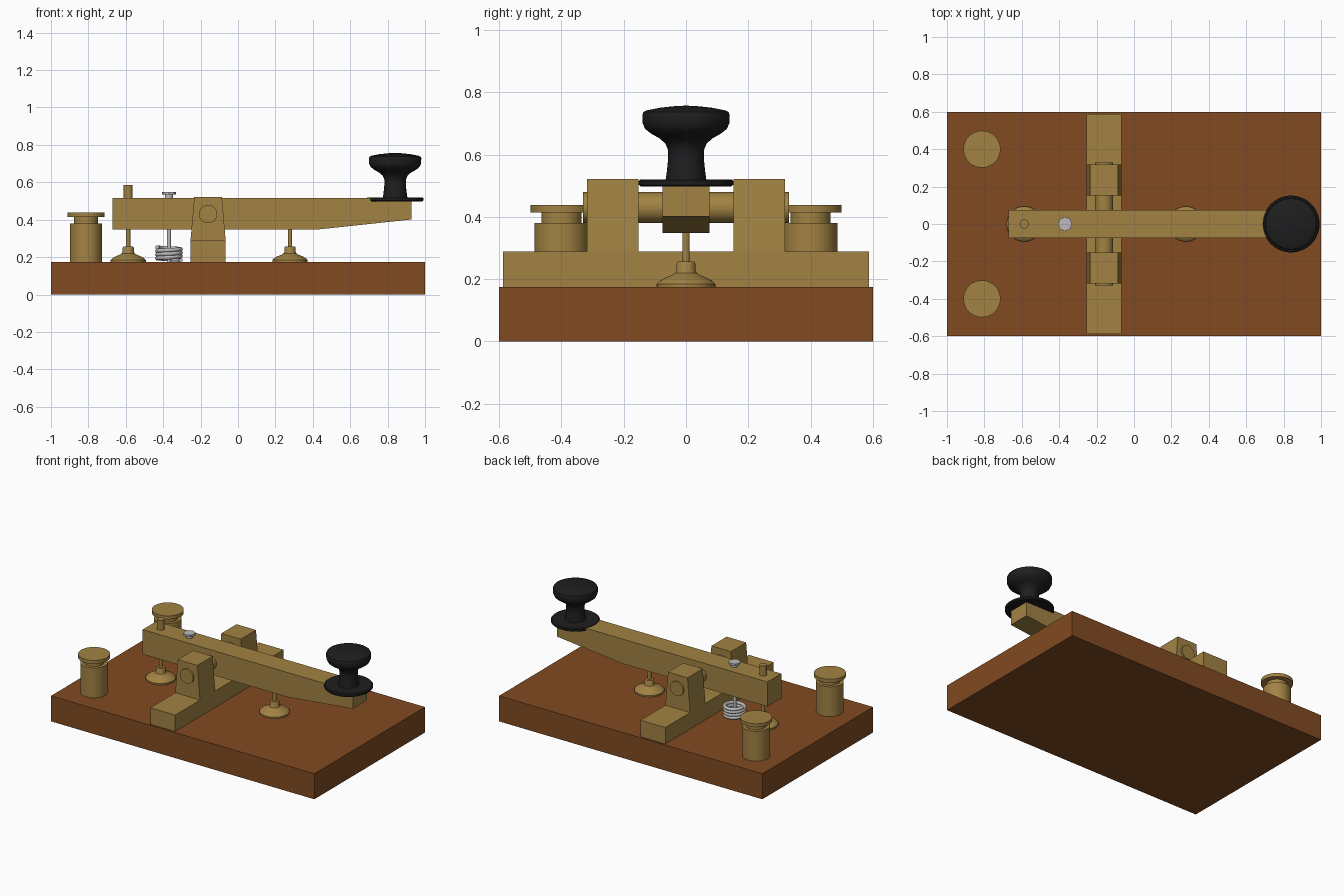
import bpy, bmesh, math

if "Cube" in bpy.data.objects:
    bpy.data.objects.remove(bpy.data.objects["Cube"])


def material(name, rgb):
    m = bpy.data.materials.new(name)
    m.diffuse_color = (*rgb, 1)
    m.use_nodes = True
    m.node_tree.nodes["Principled BSDF"].inputs["Base Color"].default_value = m.diffuse_color
    return m


WOOD = material("brown wood", (0.22, 0.07, 0.016))
BRASS = material("brass", (0.36, 0.225, 0.056))
BLACK = material("black knob", (0.013, 0.013, 0.014))
STEEL = material("steel", (0.50, 0.50, 0.51))


def finish(name, bm, mat, smooth=True):
    bmesh.ops.recalc_face_normals(bm, faces=bm.faces)
    me = bpy.data.meshes.new(name)
    bm.to_mesh(me)
    bm.free()
    me.materials.append(mat)
    ob = bpy.data.objects.new(name, me)
    bpy.context.collection.objects.link(ob)
    if smooth:
        bpy.ops.object.select_all(action='DESELECT')
        ob.select_set(True)
        bpy.context.view_layer.objects.active = ob
        bpy.ops.object.shade_smooth_by_angle(angle=math.radians(35))
    return ob


def extrude_xz(name, outline, y0, y1, mat):
    """Side outline (x, z) extruded along y."""
    bm = bmesh.new()
    face = bm.faces.new([bm.verts.new((x, y0, z)) for x, z in outline])
    new = bmesh.ops.extrude_face_region(bm, geom=[face])["geom"]
    verts = [v for v in new if isinstance(v, bmesh.types.BMVert)]
    bmesh.ops.translate(bm, verts=verts, vec=(0, y1 - y0, 0))
    return finish(name, bm, mat, False)


def box(name, x0, x1, y0, y1, z0, z1, mat):
    return extrude_xz(name, [(x0, z0), (x1, z0), (x1, z1), (x0, z1)], y0, y1, mat)


def lathe(name, profile, x, y, mat, sides=48):
    """Profile (radius, z) revolved about a vertical axis, ends capped."""
    bm = bmesh.new()
    rings = []
    for r, z in profile:
        rings.append([bm.verts.new((x + r * math.cos(2 * math.pi * i / sides),
                                    y + r * math.sin(2 * math.pi * i / sides), z))
                      for i in range(sides)])
    for a, b in zip(rings, rings[1:]):
        for i in range(sides):
            j = (i + 1) % sides
            bm.faces.new((a[i], a[j], b[j], b[i]))
    bm.faces.new(rings[0])
    bm.faces.new(rings[-1])
    return finish(name, bm, mat)


def rod(name, x, y, r, z0, z1, mat, sides=32):
    return lathe(name, [(r, z0), (r, z1)], x, y, mat, sides)


TOP = 0.175      # top of the wooden base
PIVOT = -0.16    # x of the pivot
LEVER_TOP = 0.517

# wooden base
box("base", -1, 1, -0.6, 0.6, 0, TOP, WOOD)

# pivot bracket: cross bar and two tapered uprights
box("bracket_bar", PIVOT - 0.094, PIVOT + 0.094, -0.587, 0.587, TOP, 0.288, BRASS)
for side, y0, y1 in (("front", -0.318, -0.153), ("back", 0.153, 0.318)):
    extrude_xz(side + "_upright",
               [(PIVOT - 0.094, 0.288), (PIVOT + 0.094, 0.288),
                (PIVOT + 0.074, 0.521), (PIVOT - 0.074, 0.521)], y0, y1, BRASS)

# pivot axle, lying along y
axle = rod("pivot_axle", 0, 0, 0.049, -0.33, 0.33, BRASS, 48)
axle.rotation_euler.x = math.pi / 2
axle.location = (PIVOT, 0, 0.43)

# lever with underside rising towards the knob
extrude_xz("lever", [(-0.672, 0.348), (0.43, 0.348), (0.927, 0.401),
                     (0.927, LEVER_TOP), (-0.672, LEVER_TOP)], -0.075, 0.075, BRASS)

# knob and its skirt disc
KX = 0.84
lathe("knob_skirt", [(0.146, 0.498), (0.152, 0.503), (0.152, 0.515), (0.146, 0.52)],
      KX, 0, BLACK, 64)
lathe("knob", [(0.066, 0.515), (0.061, 0.55), (0.057, 0.59), (0.058, 0.615),
               (0.066, 0.635), (0.085, 0.652), (0.112, 0.667), (0.131, 0.682),
               (0.139, 0.70), (0.14, 0.728), (0.136, 0.737), (0.125, 0.742),
               (0.085, 0.75), (0.04, 0.755), (0.004, 0.757)], KX, 0, BLACK, 64)

# contact domes with thin pins up to the lever
for name, x in (("rear", -0.587), ("middle", 0.278)):
    lathe(name + "_contact", [(0.094, TOP), (0.094, 0.185), (0.084, 0.195),
                              (0.065, 0.205), (0.045, 0.213), (0.034, 0.22),
                              (0.03, 0.23), (0.03, 0.25), (0.026, 0.256),
                              (0.012, 0.256)], x, 0, BRASS)
    rod(name + "_pin", x, 0, 0.012, 0.25, 0.36, BRASS)

# adjusting screw above the rear contact
rod("adjusting_screw", -0.587, 0, 0.024, 0.51, 0.585, BRASS)

# spring screw with its head
SX = -0.369
rod("spring_screw", SX, 0, 0.011, TOP, 0.54, STEEL)
rod("spring_screw_collar", SX, 0, 0.022, 0.51, 0.538, STEEL)
rod("spring_screw_head", SX, 0, 0.038, 0.535, 0.548, STEEL, 8)

# coil spring: a helix curve with a round section
curve = bpy.data.curves.new("spring", 'CURVE')
curve.dimensions = '3D'
curve.bevel_depth = 0.011
curve.bevel_resolution = 3
curve.use_fill_caps = True
spline = curve.splines.new('POLY')
turns, steps = 3.5, 112
spline.points.add(steps)
for i, p in enumerate(spline.points):
    a = 2 * math.pi * turns * i / steps
    p.co = (SX + 0.063 * math.cos(a), 0.063 * math.sin(a), 0.184 + 0.068 * i / steps, 1)
curve.materials.append(STEEL)
bpy.context.collection.objects.link(bpy.data.objects.new("spring", curve))

# terminal posts at the rear corners
for side, y in (("front", -0.4), ("back", 0.4)):
    lathe(side + "_terminal", [(0.086, TOP), (0.086, 0.38), (0.064, 0.38), (0.064, 0.414),
                               (0.099, 0.414), (0.099, 0.438)], -0.813, y, BRASS)
